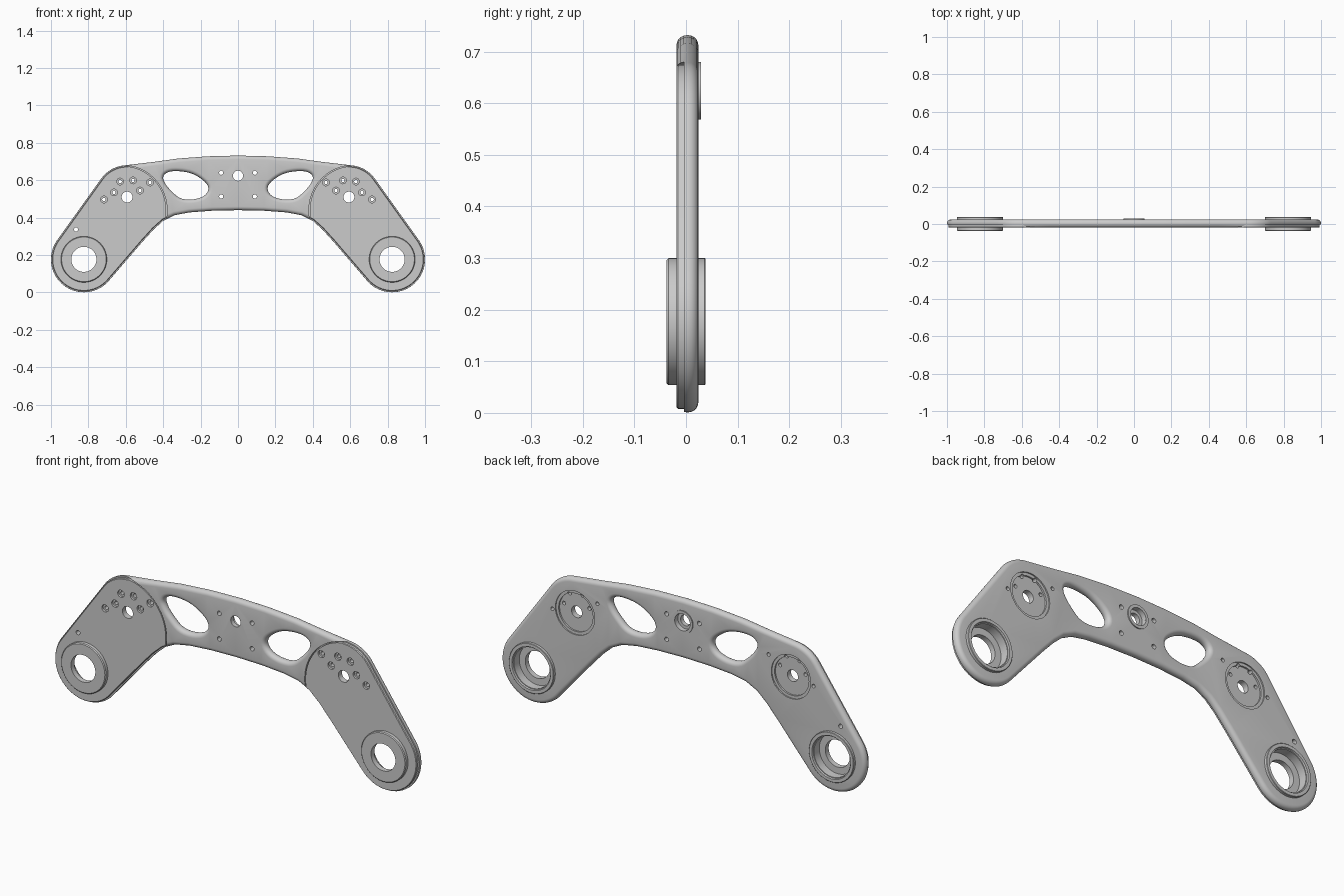
import bpy, bmesh
from math import sin, cos, pi, radians
from mathutils import Vector

if "Cube" in bpy.data.objects:
    bpy.data.objects.remove(bpy.data.objects["Cube"])

FRONT, BACK, SEAT, R = -0.0185, 0.024, -0.004, 0.02
FOOT, SHOULDER, HUB = (0.824, 0.177), (0.593, 0.51), (0.0, 0.624)


def finish(name, bm):
    bmesh.ops.recalc_face_normals(bm, faces=bm.faces)
    me = bpy.data.meshes.new(name)
    bm.to_mesh(me)
    bm.free()
    ob = bpy.data.objects.new(name, me)
    bpy.context.collection.objects.link(ob)
    return ob


def arc(c, r, a0, a1, n):
    return [(c[0] + r * cos(radians(a0 + (a1 - a0) * i / n)),
             c[1] + r * sin(radians(a0 + (a1 - a0) * i / n))) for i in range(n + 1)]


def flip(pts):
    return [(-x, z) for x, z in reversed(pts)]


def chaikin(pts, n=2):
    for _ in range(n):
        out = []
        for (ax, az), (bx, bz) in zip(pts, pts[1:] + pts[:1]):
            out += [(ax * .75 + bx * .25, az * .75 + bz * .25),
                    (ax * .25 + bx * .75, az * .25 + bz * .75)]
        pts = out
    return pts


def inset(pts, d):
    """Move a loop d to its left (towards the material)."""
    out = []
    for i, p in enumerate(pts):
        a, b, c = Vector(pts[i - 1]), Vector(p), Vector(pts[(i + 1) % len(pts)])
        n1 = Vector((-(b - a).y, (b - a).x)).normalized()
        n2 = Vector((-(c - b).y, (c - b).x)).normalized()
        out.append(b + (n1 + n2) * d / (1 + n1.dot(n2)))
    return out


def slab(name, loops, section):
    """Loft loops through (inset, y) steps and fill both faces."""
    bm = bmesh.new()
    caps = [[], []]
    for pts in loops:
        rings = [[bm.verts.new((p[0], y, p[1])) for p in inset(pts, d)] for d, y in section]
        n = len(pts)
        for a, b in zip(rings, rings[1:]):
            for i in range(n):
                j = (i + 1) % n
                bm.faces.new((a[i], a[j], b[j], b[i]))
        for k, ring in enumerate((rings[0], rings[-1])):
            caps[k] += [bm.edges.get((ring[i], ring[(i + 1) % n])) for i in range(n)]
    for edges in caps:
        bmesh.ops.triangle_fill(bm, use_beauty=True, use_dissolve=False, edges=edges)
    return finish(name, bm)


def lathe(name, c, profile, closed=False, n=48):
    """Turn an (r, y) profile about the y axis at c."""
    bm = bmesh.new()
    rings = [[bm.verts.new((c[0] + r * cos(2 * pi * i / n), y, c[1] + r * sin(2 * pi * i / n)))
              for i in range(n)] for r, y in profile]
    pairs = list(zip(rings, rings[1:])) + ([(rings[-1], rings[0])] if closed else [])
    for a, b in pairs:
        for i in range(n):
            j = (i + 1) % n
            bm.faces.new((a[i], a[j], b[j], b[i]))
    if not closed:
        bm.faces.new(rings[0])
        bm.faces.new(rings[-1])
    return finish(name, bm)


def boolean(ob, cutter, op='DIFFERENCE'):
    m = ob.modifiers.new("bool", 'BOOLEAN')
    m.operation, m.object, m.solver = op, cutter, 'EXACT'
    bpy.context.view_layer.objects.active = ob
    bpy.ops.object.modifier_apply(modifier=m.name)


def smooth(ob):
    bpy.ops.object.select_all(action='DESELECT')
    ob.select_set(True)
    bpy.context.view_layer.objects.active = ob
    bpy.ops.object.shade_smooth_by_angle(angle=radians(32))


# Outline of the arch, left half then mirrored
half = [(-.16, .728), (-.32, .716), (-.45, .698)]
half += arc((-SHOULDER[0], SHOULDER[1]), .17, 96, 145, 10)
half += arc((-FOOT[0], FOOT[1]), .176, 145, 319, 32)
half += [(-.51, .272), (-.45, .338), (-.40, .383), (-.34, .413), (-.26, .428), (-.14, .437)]
outline = [(0, .732)] + half + [(0, .44)] + flip(half)
window = chaikin([(-.405, .62), (-.375, .647), (-.31, .65), (-.235, .635), (-.165, .585),
                  (-.155, .545), (-.185, .51), (-.245, .495), (-.31, .50), (-.355, .54), (-.39, .58)])

# Rounded arch body with two windows
q = [i * pi / 10 for i in range(6)]
section = [(R - R * sin(a), FRONT + R - R * cos(a)) for a in q]
section += [(R - R * cos(a), BACK - R + R * sin(a)) for a in q]
body = slab("arch_body", [outline, window, flip(window)], section)


def end_region(s, r, y0, y1):
    pts = arc((-.62, .44), r, 92, -22, 32) + [(-.40, -.2), (-1.3, -.2), (-1.3, .9), (-.63, .9)]
    pts = pts[::-1] if s < 0 else [(-x, z) for x, z in pts]
    return slab("cutter_region", [pts], [(0, y0), (0, y1)])


cutters = []


def drill(targets, c, profile, n=24):
    k = lathe("cutter_hole", c, profile, n=n)
    cutters.append(k)
    for t in targets:
        boolean(t, k)


def through(r):
    return [(r, -.06), (r, .06)]


bolts = [(.717, .497), (.663, .535), (.63, .593), (.561, .599), (.524, .545), (.47, .588)]
parts = [body]
for s, side in ((-1, "left"), (1, "right")):
    # Inset end plate seated in a pocket on the front
    pocket = end_region(s, .241, -.08, SEAT)
    boolean(body, pocket)
    keep = end_region(s, .236, -.08, .08)
    plate = slab("end_plate_" + side, [inset(outline, .007)],
                 [(.003, FRONT), (0, FRONT + .003), (0, SEAT)])
    boolean(plate, keep, 'INTERSECT')
    cutters += [pocket, keep]
    both = [body, plate]
    foot, shoulder = (s * FOOT[0], FOOT[1]), (s * SHOULDER[0], SHOULDER[1])

    # Bores, back recess and countersunk bolt holes
    drill(both, foot, through(.112), 48)
    drill([body], shoulder, [(.094, .010), (.094, .018), (.108, .018), (.108, .05)], 48)
    drill(both, shoulder, through(.029), 32)
    for x, z in bolts:
        drill(both, (s * x, z), [(.018, -.05), (.018, -.008), (.009, -.008), (.009, .05)])
    if s < 0:
        drill(both, (-.866, .337), through(.011))

    # Bearing housing through the foot
    housing = lathe("foot_housing_" + side, foot,
                    [(.067, -.038), (.119, -.038), (.123, -.034), (.123, .036), (.121, .038),
                     (.106, .038), (.104, .03), (.1, .03), (.1, -.012), (.067, -.012)], True, 64)
    parts += [plate, housing]

# Central hub: stepped bore, raised ring on the back, four small holes
drill([body], HUB, [(.027, -.05), (.027, .004), (.042, .004), (.042, .05)], 40)
parts.append(lathe("hub_ring", HUB, [(.042, .018), (.056, .018), (.056, .029), (.042, .029)], True, 48))
for x in (-.09, .09):
    for z in (.513, .64):
        drill([body], (x, z), through(.011))

for k in cutters:
    bpy.data.objects.remove(k, do_unlink=True)
for p in parts:
    smooth(p)
